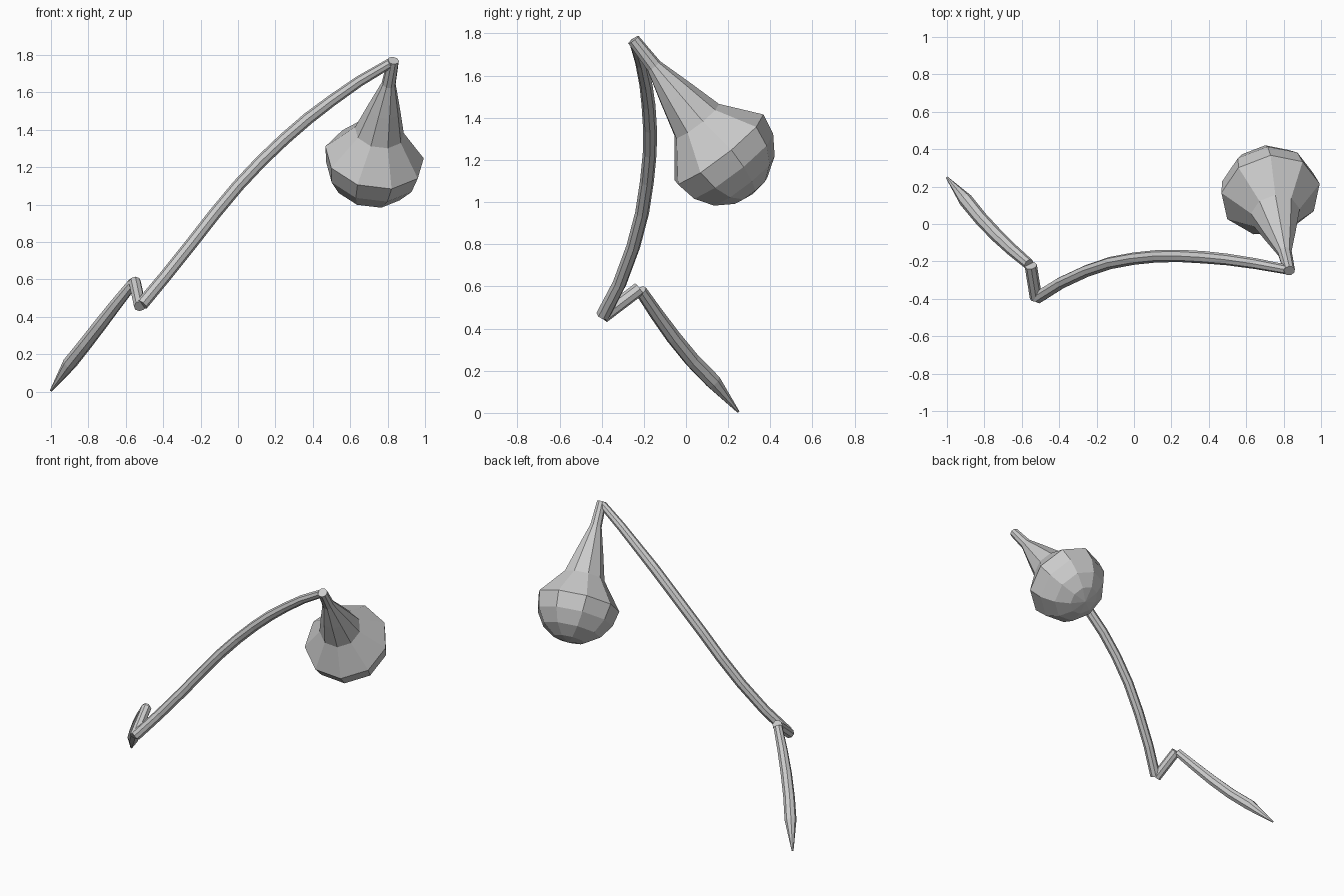
import bpy, bmesh, math
from mathutils import Vector

if "Cube" in bpy.data.objects:
    bpy.data.objects.remove(bpy.data.objects["Cube"])


def sweep(name, pts, radii, sides, up, phase=0.0):
    """Capped polygonal tube along pts with one radius per point."""
    pts = [Vector(p) for p in pts]
    bm = bmesh.new()
    rings = []
    for i, (p, r) in enumerate(zip(pts, radii)):
        t = (pts[min(i + 1, len(pts) - 1)] - pts[max(i - 1, 0)]).normalized()
        u = Vector(up)
        u = (u - t * u.dot(t)).normalized()
        v = t.cross(u)
        rings.append([bm.verts.new(p + r * (u * math.cos(a) + v * math.sin(a)))
                      for a in (phase + k * math.tau / sides for k in range(sides))])
    for a, b in zip(rings, rings[1:]):
        for k in range(sides):
            j = (k + 1) % sides
            bm.faces.new((a[k], a[j], b[j], b[k]))
    bm.faces.new(rings[0][::-1])
    bm.faces.new(rings[-1])
    bmesh.ops.remove_doubles(bm, verts=bm.verts, dist=1e-5)
    bmesh.ops.recalc_face_normals(bm, faces=bm.faces)
    me = bpy.data.meshes.new(name)
    bm.to_mesh(me)
    bm.free()
    ob = bpy.data.objects.new(name, me)
    bpy.context.collection.objects.link(ob)
    return ob


# Lower spike, narrowing to a point on the ground
sweep("lower_spike",
      [(-1, .248, .005), (-.9, .128, .15), (-.82, .03, .25), (-.735, -.06, .36),
       (-.65, -.14, .47), (-.562, -.215, .58)],
      [.006, .038, .037, .036, .033, .029], 8, (0, 0, 1))

# Short joint between spike and arm
sweep("joint", [(-.552, -.222, .588), (-.524, -.395, .457)], [.033, .033], 8, (0, 0, 1))

# Long bowed arm
sweep("long_arm",
      [(-.515, -.393, .465), (-.39, -.315, .615), (-.25, -.25, .79), (-.125, -.208, .95),
       (0, -.185, 1.1), (.125, -.172, 1.233), (.25, -.171, 1.352), (.375, -.178, 1.46),
       (.5, -.19, 1.555), (.65, -.212, 1.66), (.815, -.243, 1.757)],
      [.034] + [.033] * 7 + [.031, .029, .026], 8, (0, 1, 0))

# Hanging bulb: thin neck flaring into a nine-sided rim, closed by a half dome
top, rim = Vector((.83, -.25, 1.77)), Vector((.73, .154, 1.25))
axis = (rim - top).normalized()
length, R = (rim - top).length, .27
profile = [(0, .031), (.16, .038), (.33, .088), (.495, .134), (length, R)]
profile += [(length + R * math.sin(a), R * math.cos(a))
            for a in (math.radians(d) for d in (22.5, 45, 67.5, 90))]
sweep("bulb", [top + axis * t for t, r in profile], [r for t, r in profile[:-1]] + [.002],
      9, (0, .79, .61))
